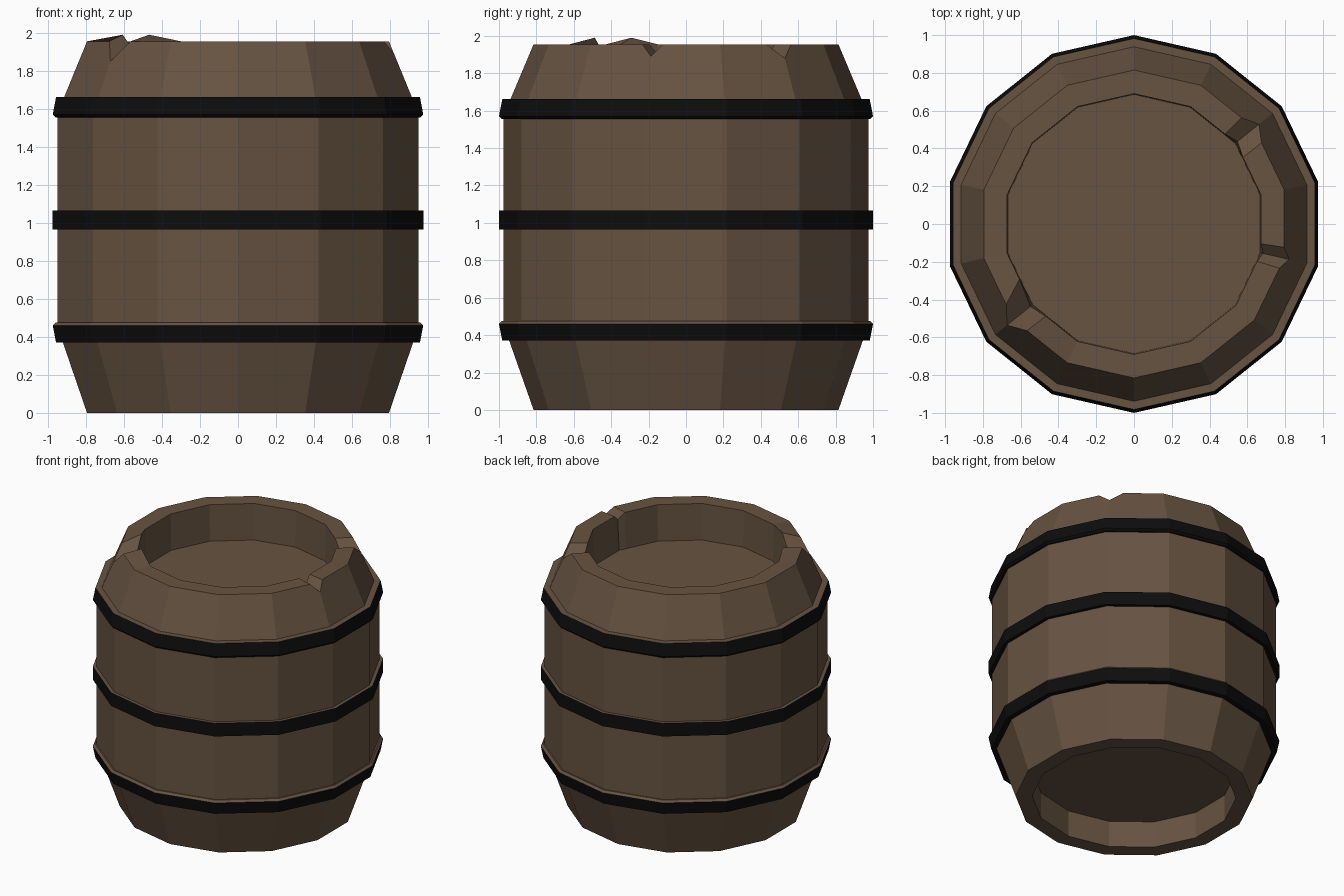
import bpy, bmesh, math
from mathutils import Vector

if "Cube" in bpy.data.objects:
    bpy.data.objects.remove(bpy.data.objects["Cube"])

SIDES = 14
STEP = 2 * math.pi / SIDES


def material(name, color):
    m = bpy.data.materials.new(name)
    m.diffuse_color = (*color, 1)
    m.use_nodes = True
    m.node_tree.nodes["Principled BSDF"].inputs["Base Color"].default_value = m.diffuse_color
    return m


wood = material("brown_wood", (0.135, 0.087, 0.054))
iron = material("black_iron", (0.004, 0.004, 0.004))


def flat_point(k, t, r, z):
    """Point on flat side k (fraction t along it); a corner lies on the y axis."""
    a = math.pi / 2 + k * STEP
    p = Vector((math.cos(a), math.sin(a), 0))
    q = Vector((math.cos(a + STEP), math.sin(a + STEP), 0))
    v = p.lerp(q, t) * r
    v.z = z
    return v


def finish(name, bm, mats):
    bmesh.ops.recalc_face_normals(bm, faces=bm.faces)
    me = bpy.data.meshes.new(name)
    bm.to_mesh(me)
    bm.free()
    for m in mats:
        me.materials.append(m)
    ob = bpy.data.objects.new(name, me)
    bpy.context.collection.objects.link(ob)
    return ob


def bridge(bm, columns, closed):
    n = len(columns)
    rows = len(columns[0])
    for i in range(n):
        a, b = columns[i], columns[(i + 1) % n]
        for j in range(rows if closed else rows - 1):
            k = (j + 1) % rows
            bm.faces.new((a[j], b[j], b[k], a[k]))


# Barrel body: corner columns, plus extra columns either side of each rim chip
TOP = 1.955
# corner: (outer fraction, inner before, inner after, raised lip, outer z, inner z)
chips = {
    5: (0.25, 0.50, 0.30, 0.035, 1.85, 1.90),
    10: (0.16, 0.16, 0.16, 0.0, 1.89, 1.91),
    12: (0.24, 0.28, 0.24, 0.0, 1.88, 1.90),
}


def column(bm, k, t, t_in=None, lip=0.0, outer=(0.815, TOP), inner=(0.69, TOP)):
    t_in = t if t_in is None else t_in
    pts = [flat_point(k, t, 0.70, 0.2), flat_point(k, t, 0.70, 0),
           flat_point(k, t, 0.815, 0), flat_point(k, t, 0.975, 0.455),
           flat_point(k, t, 0.975, 1.575), flat_point(k, t, *outer),
           flat_point(k, t_in, inner[0], inner[1] + lip),
           flat_point(k, t_in, 0.685, 1.68)]
    return [bm.verts.new(p) for p in pts]


bm = bmesh.new()
cols = []
for k in range(SIDES):
    if k in chips:
        t, before, after, lip, zo, zi = chips[k]
        r_out = 0.815 + (TOP - zo) * 0.16 / 0.38
        cols.append(column(bm, k - 1, 1 - t, 1 - before, lip))
        cols.append(column(bm, k, 0, outer=(r_out, zo), inner=(0.70, zi)))
        cols.append(column(bm, k, t, after, lip))
    else:
        cols.append(column(bm, k, 0))
bridge(bm, cols, False)
bm.faces.new([c[0] for c in cols])    # recessed underside
bm.faces.new([c[-1] for c in cols])   # recessed lid
finish("barrel_body", bm, [wood])


# Hoops: black bands whose upper ledges show wood
def hoop(name, profile):
    bm = bmesh.new()
    cols = [[bm.verts.new(flat_point(k, 0, r, z)) for r, z in profile]
            for k in range(SIDES)]
    bridge(bm, cols, True)
    ob = finish(name, bm, [iron, wood])
    for p in ob.data.polygons:
        p.material_index = 1 if p.normal.z > 0.6 else 0


hoop("lower_hoop", [(0.92, 0.37), (0.982, 0.37), (1.0, 0.46), (0.985, 0.475), (0.92, 0.475)])
hoop("middle_hoop", [(0.95, 0.965), (1.0, 0.965), (1.0, 1.065), (0.95, 1.065)])
hoop("upper_hoop", [(0.92, 1.555), (0.985, 1.555), (1.0, 1.57), (0.982, 1.662), (0.92, 1.662)])
